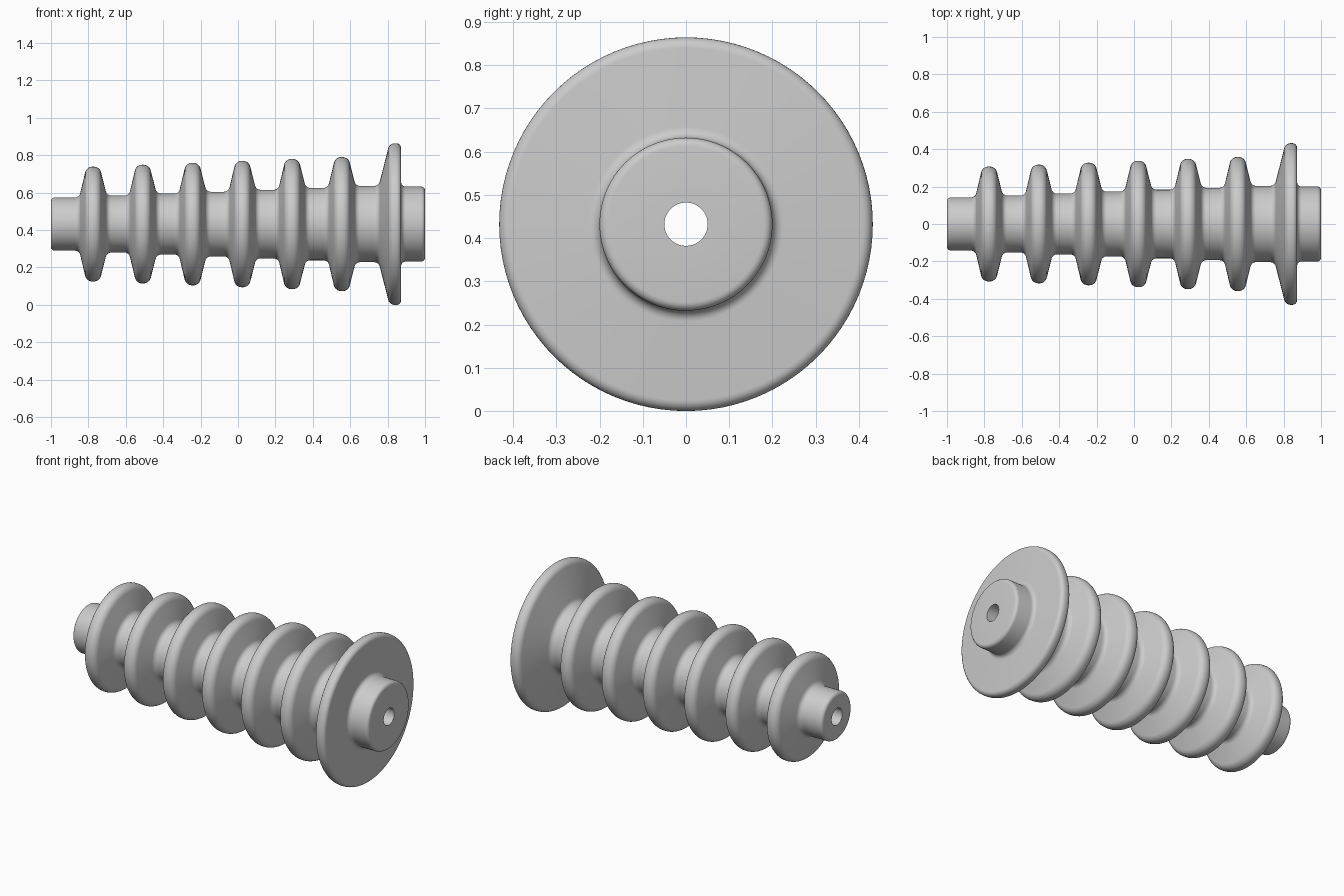
import bpy, bmesh, math
from mathutils import Vector

cube = bpy.data.objects.get("Cube")
if cube:
    bpy.data.objects.remove(cube, do_unlink=True)

AXIS_HEIGHT = 0.432
BORE = 0.05
SIDES = 96
SHEDS = 6


def rounded(corners, steps=6):
    """Fillet a closed (x, radius, fillet) outline into a list of points."""
    points = []
    for i, (x, r, fillet) in enumerate(corners):
        here = Vector((x, r))
        if not fillet:
            points.append(here)
            continue
        a = (Vector(corners[i - 1][:2]) - here).normalized()
        b = (Vector(corners[(i + 1) % len(corners)][:2]) - here).normalized()
        half = a.angle(b) / 2
        centre = here + (a + b).normalized() * fillet / math.sin(half)
        start = here + a * fillet / math.tan(half) - centre
        end = here + b * fillet / math.tan(half) - centre
        sweep = start.angle(end)
        for k in range(steps + 1):
            t = k / steps
            points.append(centre + (start * math.sin((1 - t) * sweep)
                                    + end * math.sin(t * sweep)) / math.sin(sweep))
    return points


# Left end of the core
outline = [(-1, BORE, 0), (-1, 0.142, 0.02)]

# Tapering row of sheds, with the core stepping up after each one
for i in range(SHEDS):
    x = -0.775 + 0.266 * i
    core = 0.142 + 0.0103 * i
    tip = 0.307 + 0.0103 * i
    outline += [(x - 0.074, core, 0.03), (x - 0.035, tip, 0.04),
                (x + 0.035, tip, 0.04), (x + 0.074, core + 0.0103, 0.03)]

# End flange, flat on its outer face, and the hub with the bore
outline += [(0.752, 0.204, 0.03), (0.81, 0.432, 0.035), (0.872, 0.432, 0.025),
            (0.872, 0.2, 0.025), (1, 0.2, 0.02), (1, BORE, 0)]

# Lathe the outline around the x axis
bm = bmesh.new()
verts = [bm.verts.new((p.x, 0, p.y)) for p in rounded(outline)]
edges = [bm.edges.new((v, verts[(i + 1) % len(verts)])) for i, v in enumerate(verts)]
bmesh.ops.spin(bm, geom=verts + edges, cent=(0, 0, 0), axis=(1, 0, 0),
               angle=math.tau, steps=SIDES, use_merge=True)
bmesh.ops.remove_doubles(bm, verts=bm.verts, dist=0.0001)
bmesh.ops.recalc_face_normals(bm, faces=bm.faces)
mesh = bpy.data.meshes.new("ribbed_insulator")
bm.to_mesh(mesh)
bm.free()

body = bpy.data.objects.new("ribbed_insulator", mesh)
bpy.context.collection.objects.link(body)
body.location.z = AXIS_HEIGHT

# Plain grey finish
grey = bpy.data.materials.new("light_grey")
grey.use_nodes = True
colour = (0.6, 0.6, 0.6, 1)
grey.diffuse_color = colour
grey.node_tree.nodes["Principled BSDF"].inputs["Base Color"].default_value = colour
mesh.materials.append(grey)

bpy.ops.object.select_all(action="DESELECT")
body.select_set(True)
bpy.context.view_layer.objects.active = body
bpy.ops.object.shade_smooth_by_angle(angle=math.radians(35))
